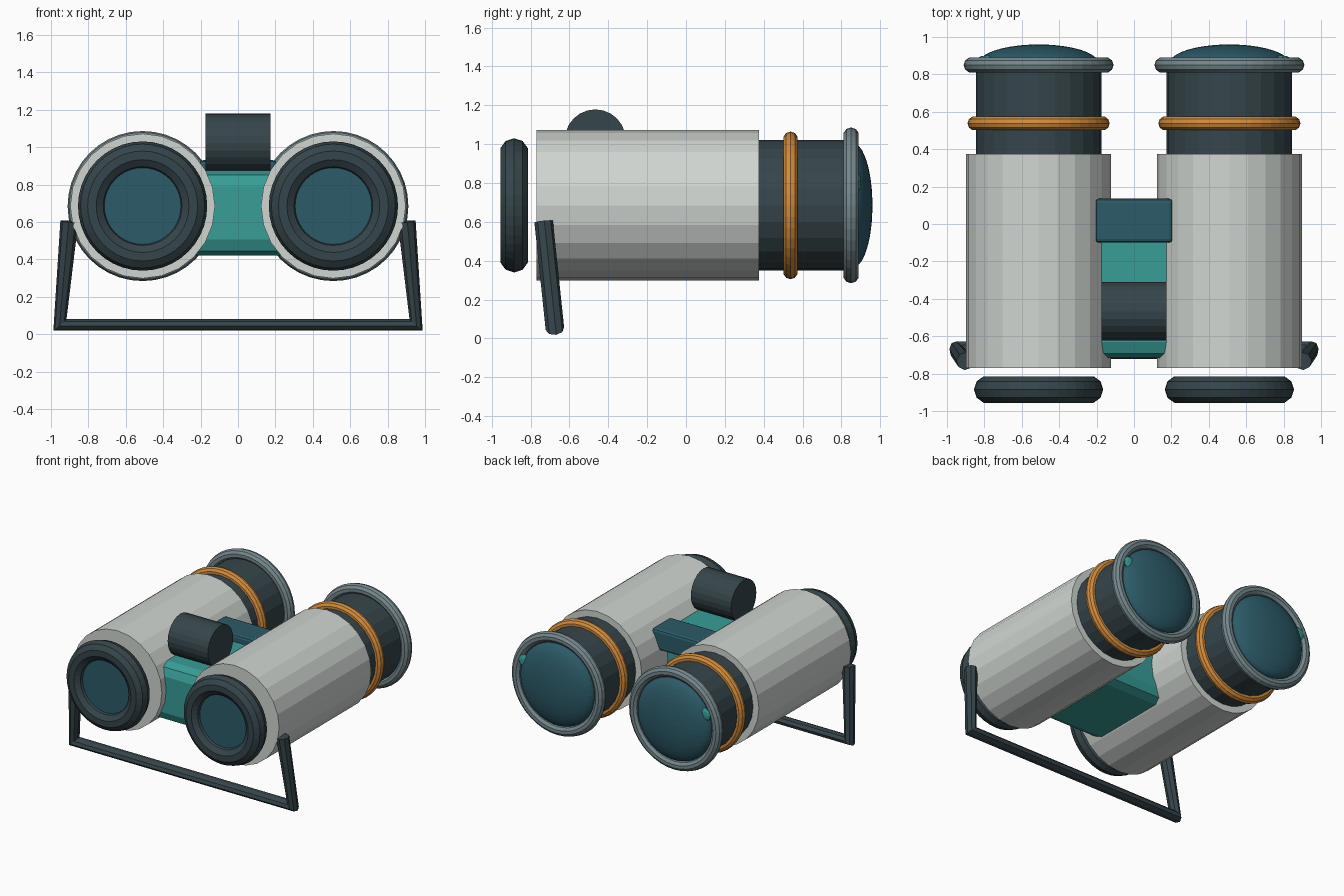
import bpy, math
from mathutils import Matrix

if "Cube" in bpy.data.objects:
    bpy.data.objects.remove(bpy.data.objects["Cube"])


def material(name, rgb):
    m = bpy.data.materials.new(name)
    m.diffuse_color = (*rgb, 1)
    m.use_nodes = True
    m.node_tree.nodes["Principled BSDF"].inputs["Base Color"].default_value = m.diffuse_color
    return m


SHELL = material("pale_grey", (0.63, 0.67, 0.64))
DARK = material("dark_slate", (0.036, 0.06, 0.07))
RIM = material("steel_grey", (0.18, 0.25, 0.27))
ORANGE = material("orange", (0.64, 0.26, 0.045))
TEAL = material("teal", (0.04, 0.34, 0.31))
GLASS = material("deep_blue", (0.025, 0.105, 0.14))

CX, CZ = 0.51, 0.685  # optical axis of each tube
ALONG_Y = (math.pi / 2, 0, 0)
ALONG_X = (0, math.pi / 2, 0)


def finish(name, mat):
    ob = bpy.context.object
    ob.name = name
    ob.data.materials.append(mat)
    return ob


def tube(name, mat, r, x, y0, y1, verts=24):
    bpy.ops.mesh.primitive_cylinder_add(
        vertices=verts, radius=r, depth=y1 - y0,
        location=(x, (y0 + y1) / 2, CZ), rotation=ALONG_Y)
    return finish(name, mat)


def ring(name, mat, major, minor, x, y, segs=10):
    bpy.ops.mesh.primitive_torus_add(
        major_segments=40, minor_segments=segs, major_radius=major,
        minor_radius=minor, location=(x, y, CZ), rotation=ALONG_Y)
    return finish(name, mat)


def ellipsoid(name, mat, loc, size, subdivisions):
    bpy.ops.mesh.primitive_ico_sphere_add(subdivisions=subdivisions, radius=1, location=loc)
    ob = finish(name, mat)
    ob.data.transform(Matrix.Diagonal((*size, 1)))
    return ob


def box(name, mat, lo, hi, bevel, segments):
    bpy.ops.mesh.primitive_cube_add(size=1, location=[(a + b) / 2 for a, b in zip(lo, hi)])
    ob = finish(name, mat)
    ob.data.transform(Matrix.Diagonal((*[b - a for a, b in zip(lo, hi)], 1)))
    mod = ob.modifiers.new("rounded_edges", 'BEVEL')
    mod.width, mod.segments = bevel, segments
    return ob


# two matching optical tubes
for side, s in (("left", -1), ("right", 1)):
    x = s * CX
    tube(side + "_barrel", SHELL, 0.387, x, -0.77, 0.375)
    tube(side + "_objective_tube", DARK, 0.336, x, 0.36, 0.86)
    ring(side + "_accent_band", ORANGE, 0.342, 0.038, x, 0.538)
    ring(side + "_objective_rim", RIM, 0.36, 0.041, x, 0.85)
    front_lens = ellipsoid(side + "_objective_lens", GLASS, (x, 0.86, CZ), (0.32, 0.1, 0.32), 4)
    # small reflection on the outer upper edge of the lens
    ellipsoid(side + "_lens_glint", TEAL, (x + s * 0.275, 0.885, CZ + 0.12),
              (0.05, 0.016, 0.05), 2)
    ring(side + "_eyecup", DARK, 0.271, 0.0745, x, -0.885)
    tube(side + "_eyepiece_lens", GLASS, 0.207, x, -0.91, -0.86, 32)

# central bridge, hinge block and focus wheel
box("bridge", TEAL, (-0.32, -0.716, 0.42), (0.32, 0.05, 0.875), 0.085, 2)
box("hinge_block", GLASS, (-0.207, -0.10, 0.77), (0.207, 0.135, 0.93), 0.02, 2)
bpy.ops.mesh.primitive_cylinder_add(vertices=24, radius=0.157, depth=0.35,
                                    location=(0, -0.467, 1.022), rotation=ALONG_X)
finish("focus_wheel", DARK)

# carrying strap swept along a path
curve = bpy.data.curves.new("strap_path", 'CURVE')
curve.dimensions = '3D'
curve.bevel_depth = 0.048
curve.bevel_resolution = 2
curve.use_fill_caps = True
path = curve.splines.new('POLY')
points = [(-0.902, -0.733, 0.602), (-0.952, -0.675, 0.05),
          (0.952, -0.675, 0.05), (0.902, -0.733, 0.602)]
path.points.add(len(points) - 1)
for p, co in zip(path.points, points):
    p.co = (*co, 1)
path.use_smooth = False
strap = bpy.data.objects.new("strap", curve)
bpy.context.collection.objects.link(strap)
bpy.ops.object.select_all(action='DESELECT')
strap.select_set(True)
bpy.context.view_layer.objects.active = strap
bpy.ops.object.convert(target='MESH')
finish("strap", DARK)
